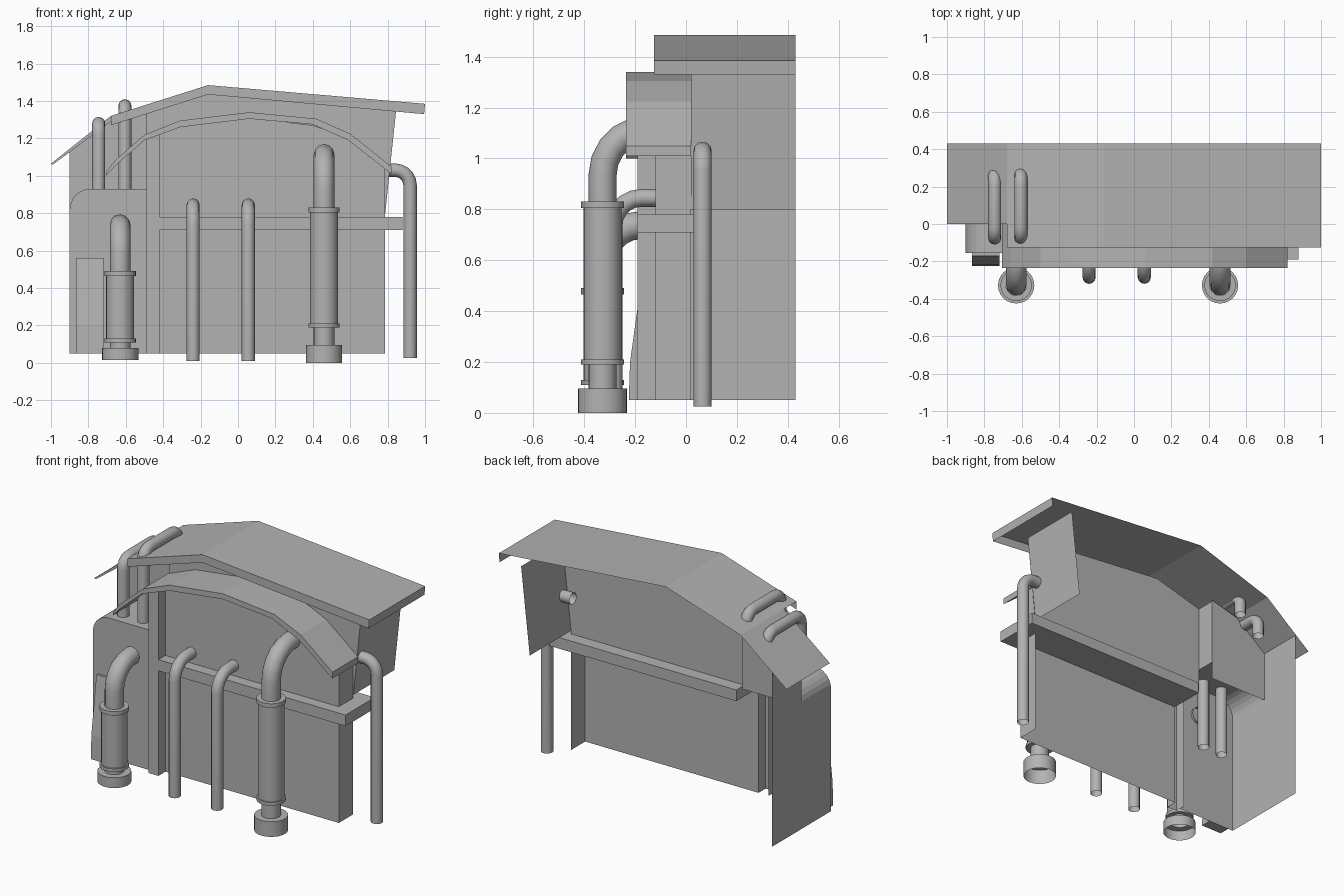
import bpy, bmesh, math
from mathutils import Vector, Matrix

cube = bpy.data.objects.get("Cube")
if cube:
    bpy.data.objects.remove(cube, do_unlink=True)

grey = bpy.data.materials.new("plain_grey")
grey.use_nodes = True
grey.diffuse_color = (0.45, 0.45, 0.45, 1)
grey.node_tree.nodes["Principled BSDF"].inputs["Base Color"].default_value = (0.45, 0.45, 0.45, 1)


def finish(name, bm):
    bmesh.ops.recalc_face_normals(bm, faces=bm.faces)
    mesh = bpy.data.meshes.new(name)
    bm.to_mesh(mesh)
    bm.free()
    mesh.materials.append(grey)
    ob = bpy.data.objects.new(name, mesh)
    bpy.context.collection.objects.link(ob)
    return ob


def panel(name, points):
    """One flat sheet from its corner points."""
    bm = bmesh.new()
    bm.faces.new([bm.verts.new(p) for p in points])
    return finish(name, bm)


def front_panel(name, y, outline):
    return panel(name, [(x, y, z) for x, z in outline])


def side_panel(name, x, outline):
    return panel(name, [(x, y, z) for y, z in outline])


def strip(name, line, y0, y1):
    """Folded sheet: a front-view line swept in depth."""
    bm = bmesh.new()
    a = [bm.verts.new((x, y0, z)) for x, z in line]
    b = [bm.verts.new((x, y1, z)) for x, z in line]
    for i in range(len(line) - 1):
        bm.faces.new((a[i], a[i + 1], b[i + 1], b[i]))
    return finish(name, bm)


def prism(name, outline, y0, y1):
    """Closed front-view outline extruded in depth."""
    bm = bmesh.new()
    face = bm.faces.new([bm.verts.new((x, y0, z)) for x, z in outline])
    new = bmesh.ops.extrude_face_region(bm, geom=[face])["geom"]
    bmesh.ops.translate(bm, vec=(0, y1 - y0, 0),
                        verts=[v for v in new if isinstance(v, bmesh.types.BMVert)])
    return finish(name, bm)


def box(name, x0, x1, y0, y1, z0, z1):
    return prism(name, [(x0, z0), (x1, z0), (x1, z1), (x0, z1)], y0, y1)


def pipe(name, corners, radius, bend):
    """Open tube along corner points, with each corner rounded."""
    pts = [Vector(c) for c in corners]
    path = [pts[0]]
    for before, p, after in zip(pts, pts[1:], pts[2:]):
        a = p + (before - p).normalized() * bend
        b = p + (after - p).normalized() * bend
        c = a + b - p
        for i in range(6):
            t = math.pi / 2 * i / 5
            path.append(c + (a - c) * math.cos(t) + (b - c) * math.sin(t))
    path.append(pts[-1])
    curve = bpy.data.curves.new(name, "CURVE")
    curve.dimensions = "3D"
    curve.bevel_depth = radius
    curve.bevel_resolution = 4
    spline = curve.splines.new("POLY")
    spline.points.add(len(path) - 1)
    for sp, p in zip(spline.points, path):
        sp.co = (*p, 1)
    curve.materials.append(grey)
    ob = bpy.data.objects.new(name, curve)
    bpy.context.collection.objects.link(ob)
    return ob


def lathe(name, x, y, profile):
    """Round shell from (radius, height) pairs."""
    bm = bmesh.new()
    verts = [bm.verts.new((r, 0, z)) for r, z in profile]
    edges = [bm.edges.new(pair) for pair in zip(verts, verts[1:])]
    bmesh.ops.spin(bm, geom=verts + edges, cent=(0, 0, 0), axis=(0, 0, 1),
                   angle=math.tau, steps=24, use_merge=True)
    bmesh.ops.remove_doubles(bm, verts=bm.verts, dist=1e-4)
    bmesh.ops.transform(bm, matrix=Matrix.Translation((x, y, 0)), verts=bm.verts)
    ob = finish(name, bm)
    bpy.context.view_layer.objects.active = ob
    ob.select_set(True)
    bpy.ops.object.shade_smooth_by_angle()
    ob.select_set(False)


# Roof sheet with a notch at the low end, and its hanging edges
eave, kink, peak, end = (-1, 1.065), (-0.68, 1.32), (-0.16, 1.485), (1, 1.385)
ROOF_FRONT, BACK = -0.125, 0.43
strip("roof_low", [eave, kink], 0, BACK)
strip("roof_main", [kink, peak, end], ROOF_FRONT, BACK)
front_panel("roof_front_edge", ROOF_FRONT,
            [kink, peak, end, (0.995, 1.33), (-0.16, 1.435), (-0.68, 1.27)])
front_panel("roof_low_edge", 0, [eave, kink, (-0.68, 1.29), (-0.99, 1.06)])
strip("roof_end_edge", [end, (0.995, 1.33)], ROOF_FRONT, BACK)

# Lower and upper walls
LEFT, POST0, POST1, RIGHT = -0.9, -0.49, -0.42, 0.785
WALL, REAR = -0.12, 0.02
front_panel("lower_wall", WALL, [(POST1, 0.05), (RIGHT, 0.05), (RIGHT, 0.75), (POST1, 0.75)])
side_panel("lower_end_wall", RIGHT, [(WALL, 0.05), (REAR, 0.05), (REAR, 0.75), (WALL, 0.75)])
front_panel("upper_wall", REAR, [(POST0, 0.78), (RIGHT, 0.78), (0.845, 1.345),
                                 (-0.16, 1.44), (POST0, 1.35)])
front_panel("window_wall", WALL, [(POST1, 0.78), (RIGHT, 0.78), (RIGHT, 1.05), (0.6, 1.2),
                                  (0.4, 1.27), (0.06, 1.31), (-0.31, 1.26), (POST1, 1.22)])
side_panel("upper_end_wall", RIGHT, [(WALL, 0.78), (REAR, 0.78), (REAR, 1.05), (WALL, 1.05)])
panel("flared_end_wall", [(RIGHT, REAR, 0.8), (RIGHT, BACK, 0.8),
                          (0.845, BACK, 1.345), (0.845, REAR, 1.345)])
box("ledge", POST1, 0.88, -0.19, 0.1, 0.71, 0.78)

# Post between the block and the main wall
strip("post", [(POST0, 0.05), (POST0, 1.22), (POST1, 1.24), (POST1, 0.05)], -0.19, WALL)
front_panel("post_front", -0.19, [(POST0, 0.05), (POST1, 0.05), (POST1, 1.24), (POST0, 1.22)])
side_panel("post_return", POST0, [(WALL, 0.93), (0.14, 0.93), (0.14, 1.35),
                                  (REAR, 1.35), (REAR, 1.22), (WALL, 1.22)])

# Side block with a rounded shoulder
BLOCK = -0.155
shoulder = [(LEFT + 0.11 * (1 - math.cos(t)), 0.82 + 0.11 * math.sin(t))
            for t in (math.pi / 2 * i / 6 for i in range(7))]
front_panel("block_front", BLOCK, [(LEFT, 0.05)] + shoulder + [(POST0, 0.93), (POST0, 0.05)])
strip("block_top", shoulder + [(POST0, 0.93)], BLOCK, 0.14)
side_panel("block_side", LEFT, [(BACK, 0.05), (BACK, 1.14), (0.14, 1.14),
                                (0.14, 0.82), (BLOCK, 0.82), (BLOCK, 0.05)])
front_panel("block_back_wall", 0.14, [(LEFT, 0.82), (POST0, 0.82), (POST0, 1.36),
                                      (-0.68, 1.31), (LEFT, 1.14)])

# Sloped cover plate on the block
cover = [(BLOCK, 0.05), (-0.225, 0.05), (-0.22, 0.2), (-0.17, 0.56), (BLOCK, 0.56)]
bm = bmesh.new()
f = bm.faces.new([bm.verts.new((-0.865, y, z)) for y, z in cover])
moved = bmesh.ops.extrude_face_region(bm, geom=[f])["geom"]
bmesh.ops.translate(bm, vec=(0.145, 0, 0),
                    verts=[v for v in moved if isinstance(v, bmesh.types.BMVert)])
finish("cover_plate", bm)

# Arched hood
arch_top = [(-0.705, 1.02), (-0.66, 1.08), (-0.5, 1.22), (-0.31, 1.295), (0.06, 1.34),
            (0.42, 1.305), (0.6, 1.225), (0.82, 1.05)]
arch_under = [(0.82, 1.01), (0.59, 1.19), (0.4, 1.275), (0.06, 1.305), (-0.31, 1.26),
              (-0.5, 1.19), (-0.65, 1.06), (-0.705, 1.0)]
prism("arched_hood", arch_top + arch_under, -0.235, REAR)

# Thin pipes: two over the roof, two at the front, one at the end
for side, x, top in (("outer", -0.745, 1.28), ("inner", -0.605, 1.375)):
    pipe(side + "_roof_pipe", [(x, -0.075, 0.48), (x, -0.075, top),
                               (x, 0.265, top), (x, 0.265, top - 0.13)], 0.035, 0.06)
for side, x in (("right", -0.24), ("left", 0.055)):
    pipe(side + "_front_pipe", [(x, -0.285, 0.01), (x, -0.285, 0.845), (x, -0.08, 0.845)],
         0.035, 0.11)
pipe("end_pipe", [(0.92, 0.065, 0.025), (0.92, 0.065, 1.03), (0.74, 0.065, 1.03)], 0.036, 0.08)

# Thick pipes with sleeves, flanges and hollow feet
FOOT, NECK, SLEEVE, FLANGE = 0.097, 0.055, 0.075, 0.084
for side, x, foot, low, high, top, bend, reach in (
        ("right", -0.63, (0.015, 0.08), 0.11, 0.49, 0.738, 0.15, -0.14),
        ("left", 0.46, (0, 0.095), 0.19, 0.83, 1.115, 0.18, -0.11)):
    lathe(side + "_pipe_sleeve", x, -0.328, [
        (FOOT, foot[0]), (FOOT, foot[1]), (NECK, foot[1]), (NECK, low),
        (FLANGE, low), (FLANGE, low + 0.02), (SLEEVE, low + 0.02),
        (SLEEVE, high - 0.025), (FLANGE, high - 0.025), (FLANGE, high), (NECK, high)])
    pipe(side + "_thick_pipe", [(x, -0.328, high - 0.02), (x, -0.328, top), (x, reach, top)],
         NECK, bend)
